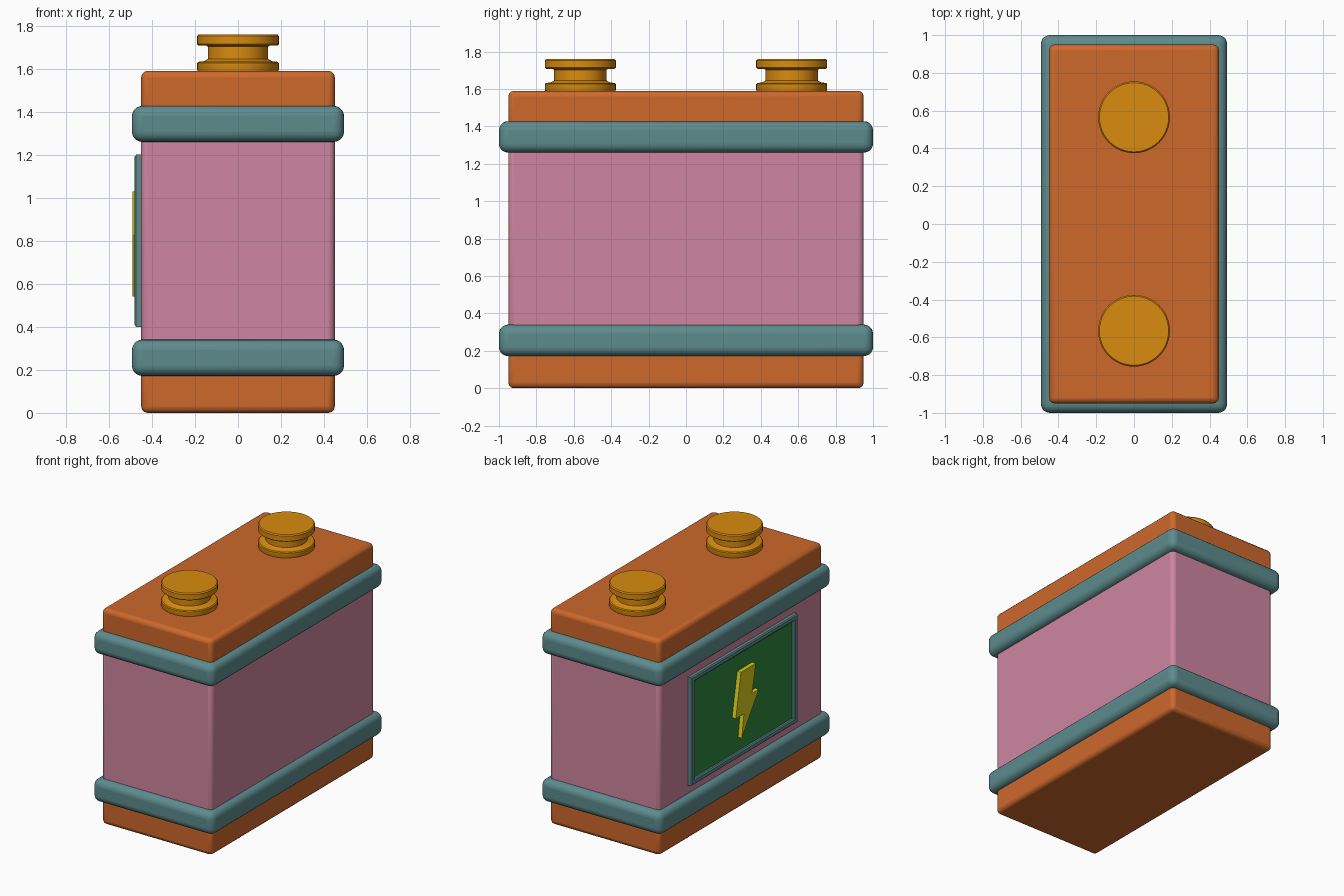
import bpy, bmesh, math

if "Cube" in bpy.data.objects:
    bpy.data.objects.remove(bpy.data.objects["Cube"])


def material(name, rgb):
    m = bpy.data.materials.new(name)
    m.diffuse_color = (*rgb, 1)
    m.use_nodes = True
    m.node_tree.nodes["Principled BSDF"].inputs["Base Color"].default_value = m.diffuse_color
    return m


PINK = material("pink", (0.62, 0.24, 0.35))
ORANGE = material("orange", (0.62, 0.14, 0.025))
TEAL = material("teal", (0.11, 0.26, 0.27))
BRASS = material("brass", (0.70, 0.26, 0.005))
GREEN = material("green", (0.03, 0.25, 0.05))
YELLOW = material("yellow", (0.70, 0.62, 0.01))


def finish(name, bm, mat, bevel=0, segments=3):
    bmesh.ops.recalc_face_normals(bm, faces=bm.faces)
    mesh = bpy.data.meshes.new(name)
    bm.to_mesh(mesh)
    bm.free()
    mesh.materials.append(mat)
    ob = bpy.data.objects.new(name, mesh)
    bpy.context.collection.objects.link(ob)
    if bevel:
        mod = ob.modifiers.new("bevel", 'BEVEL')
        mod.width, mod.segments = bevel, segments
    bpy.ops.object.select_all(action='DESELECT')
    ob.select_set(True)
    bpy.context.view_layer.objects.active = ob
    bpy.ops.object.shade_smooth_by_angle(angle=math.radians(35))
    return ob


def box(name, lo, hi, mat, bevel=0, segments=3):
    bm = bmesh.new()
    bmesh.ops.create_cube(bm, size=1)
    for v in bm.verts:
        v.co = [(a + b) / 2 + c * (b - a) for a, b, c in zip(lo, hi, v.co)]
    return finish(name, bm, mat, bevel, segments)


def lathe(name, profile, centre, mat, steps=48):
    bm = bmesh.new()
    verts = [bm.verts.new((r, 0, z)) for r, z in profile]
    edges = [bm.edges.new(p) for p in zip(verts, verts[1:])]
    bmesh.ops.spin(bm, geom=verts + edges, cent=(0, 0, 0), axis=(0, 0, 1),
                   angle=math.tau, steps=steps)
    bmesh.ops.remove_doubles(bm, verts=bm.verts, dist=1e-5)
    bmesh.ops.translate(bm, verts=bm.verts, vec=centre)
    return finish(name, bm, mat)


# Main case with end caps and wrap-around bands
box("case", (-0.45, -0.95, 0.2), (0.45, 0.95, 1.4), PINK, 0.03)
for name, z0, z1 in (("bottom_cap", 0, 0.26), ("top_cap", 1.34, 1.59)):
    box(name, (-0.45, -0.95, z0), (0.45, 0.95, z1), ORANGE, 0.03)
for name, z0, z1 in (("lower_band", 0.172, 0.34), ("upper_band", 1.26, 1.427)):
    box(name, (-0.493, -1, z0), (0.493, 1, z1), TEAL, 0.048, 5)

# Spool-shaped terminals
spool = [(0, 1.58), (0.184, 1.58), (0.19, 1.597), (0.19, 1.626), (0.184, 1.632),
         (0.157, 1.635), (0.14, 1.645), (0.14, 1.702), (0.15, 1.708), (0.184, 1.708),
         (0.19, 1.714), (0.19, 1.752), (0.183, 1.76), (0, 1.76)]
for name, y in (("front_terminal", -0.565), ("back_terminal", 0.565)):
    lathe(name, spool, (0, y, 0), BRASS)

# Label frame: rectangular loops stepping over a rounded lip (inset, x)
bm = bmesh.new()
loops = []
for inset, x in ((0, -0.44), (0, -0.473), (0.008, -0.48), (0.032, -0.48),
                 (0.04, -0.473), (0.04, -0.44)):
    h, w = 0.40 - inset, 0.62 - inset
    loops.append([bm.verts.new((x, sy * w, 0.80 + sz * h))
                  for sy, sz in ((-1, -1), (1, -1), (1, 1), (-1, 1))])
for a, b in zip(loops, loops[1:] + loops[:1]):
    for i in range(4):
        j = (i + 1) % 4
        bm.faces.new((a[i], a[j], b[j], b[i]))
finish("label_frame", bm, TEAL)

# Label panel
box("label_panel", (-0.46, -0.59, 0.43), (-0.44, 0.59, 1.17), GREEN)

# Lightning bolt emblem
bolt = [(0.06, 1.03), (-0.115, 1.03), (-0.07, 0.825), (-0.15, 0.825),
        (0.05, 0.54), (0.025, 0.71), (0.12, 0.71)]
bm = bmesh.new()
face = bm.faces.new([bm.verts.new((-0.49, y, z)) for y, z in bolt])
side = bmesh.ops.extrude_face_region(bm, geom=[face], use_keep_orig=True)
bmesh.ops.translate(bm, vec=(0.04, 0, 0),
                    verts=[v for v in side["geom"] if isinstance(v, bmesh.types.BMVert)])
finish("bolt_emblem", bm, YELLOW)
